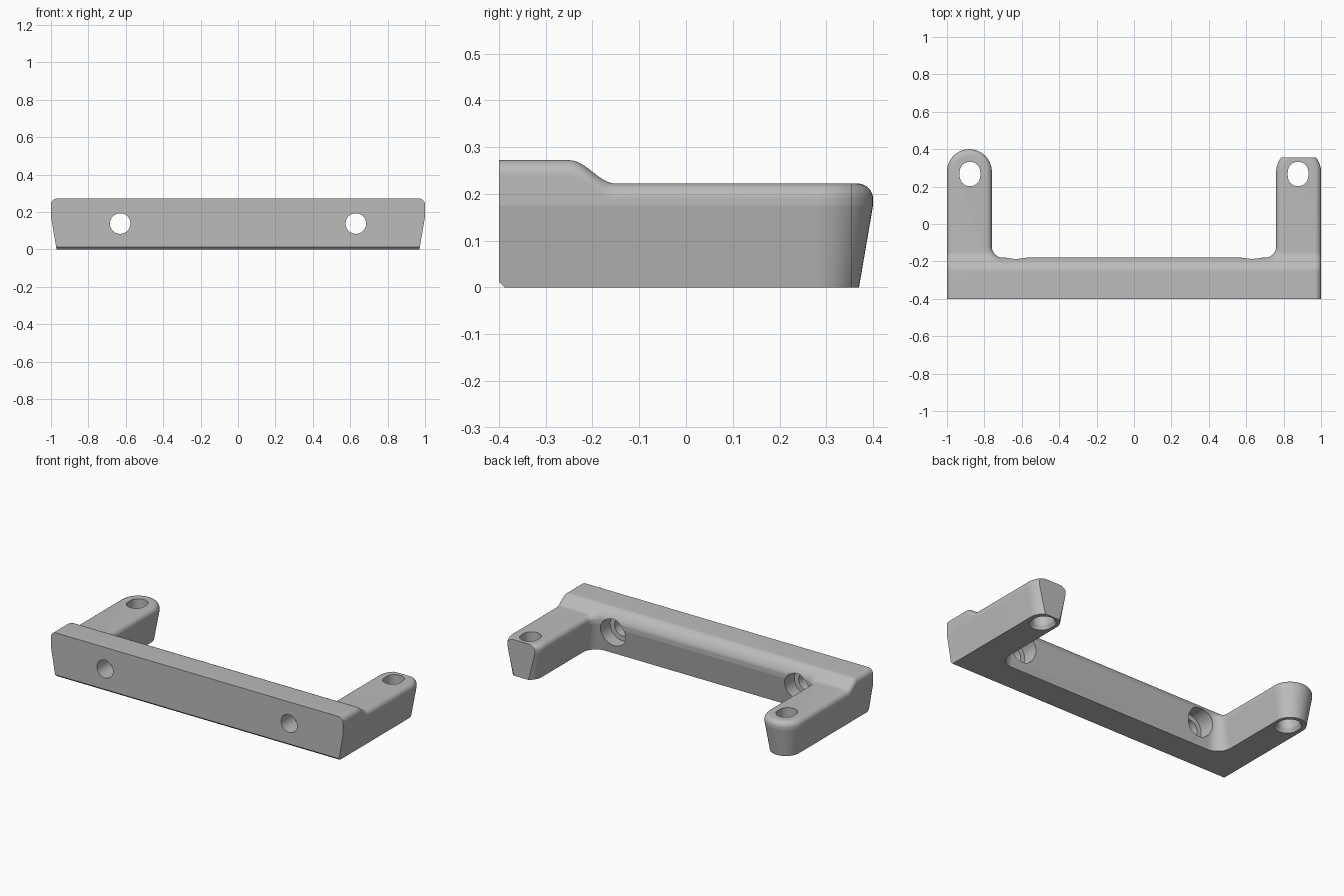
import bpy
import bmesh
import math

cube = bpy.data.objects.get("Cube")
if cube:
    bpy.data.objects.remove(cube, do_unlink=True)

ARM_X, ARM_R, ARM_Y = 0.88, 0.12, 0.28     # arm centre, half width, tip arc centre
INNER_R, BACK_Y = 0.06, -0.18              # inner corner fillet, rear wall of beam
LOW_TOP, HIGH_TOP = 0.222, 0.272           # arm and beam heights
EDGE_R, DRAFT, DRAFT_Z = 0.033, 0.03, 0.175
STEP_Y0, STEP_Y1 = -0.25, -0.15            # shoulder between beam and arms


def arc(cx, cy, r, a0, a1, n=24):
    return [(cx + r * math.cos(math.radians(a0 + (a1 - a0) * k / n)),
             cy + r * math.sin(math.radians(a0 + (a1 - a0) * k / n)))
            for k in range(n + 1)]


def bracket_outline(inset):
    """U-shaped plan, walls moved inward by inset; front is trimmed later."""
    half = [(1 - inset, -0.5)]
    half += arc(ARM_X, ARM_Y, ARM_R - inset, 0, 180)
    half += arc(ARM_X - ARM_R - INNER_R, BACK_Y + INNER_R, INNER_R + inset, 0, -90, 14)
    return half + [(-x, y) for x, y in reversed(half)]


def loft(rings):
    """Closed solid through (outline, z) rings, outlines counter-clockwise."""
    bm = bmesh.new()
    loops = [[bm.verts.new((x, y, z)) for x, y in pts] for pts, z in rings]
    n = len(loops[0])
    for low, high in zip(loops, loops[1:]):
        for i in range(n):
            j = (i + 1) % n
            bm.faces.new((low[i], low[j], high[j], high[i]))
    caps = [bm.faces.new(loops[0][::-1]), bm.faces.new(loops[-1])]
    bm.normal_update()
    bmesh.ops.triangulate(bm, faces=caps)
    bm.normal_update()
    return bm


def make_object(name, bm):
    mesh = bpy.data.meshes.new(name)
    bm.to_mesh(mesh)
    bm.free()
    obj = bpy.data.objects.new(name, mesh)
    bpy.context.collection.objects.link(obj)
    return obj


def top_rise(y):
    t = min(max((y - STEP_Y0) / (STEP_Y1 - STEP_Y0), 0), 1)
    return (HIGH_TOP - LOW_TOP) * (1 + math.cos(math.pi * t)) / 2


# Body: drafted walls, rounded top edge
rings = [(bracket_outline(DRAFT), 0), (bracket_outline(0), DRAFT_Z)]
for k in range(15):
    a = math.pi / 2 * k / 14
    rings.append((bracket_outline(EDGE_R * (1 - math.cos(a))),
                  LOW_TOP - EDGE_R * (1 - math.sin(a))))
bm = loft(rings)

# Raised beam with a curved shoulder down to the arms
STEPS = 16
for k in range(STEPS + 1):
    y = STEP_Y0 + (STEP_Y1 - STEP_Y0) * k / STEPS
    bmesh.ops.bisect_plane(bm, geom=bm.verts[:] + bm.edges[:] + bm.faces[:],
                           plane_co=(0, y, 0), plane_no=(0, 1, 0), dist=1e-5)
for v in bm.verts:
    if v.co.z > DRAFT_Z + 0.005:
        v.co.z += top_rise(v.co.y)
bm.normal_update()
bracket = make_object("mounting_bracket", bm)
bpy.context.view_layer.objects.active = bracket
bracket.select_set(True)


def cut(bm):
    tool = make_object("cutter", bm)
    tool.hide_render = True
    mod = bracket.modifiers.new("cut", 'BOOLEAN')
    mod.operation = 'DIFFERENCE'
    mod.solver = 'EXACT'
    mod.object = tool
    bpy.ops.object.modifier_apply(modifier=mod.name)
    bpy.data.objects.remove(tool, do_unlink=True)


def box(x0, x1, y0, y1, z0, z1):
    return loft([([(x0, y0), (x1, y0), (x1, y1), (x0, y1)], z) for z in (z0, z1)])


def slot(cx, r):
    return arc(cx, 0.278, r, 0, 180) + arc(cx, 0.257, r, 180, 360)


def bolt_hole(x):
    """Stepped bore along y: narrow at the front, wide at the rear."""
    steps = [(0.055, -0.6), (0.055, -0.28), (0.085, -0.28), (0.085, -0.08)]
    bm = loft([(arc(0, 0, r, 0, 352.5, 47), z) for r, z in steps])
    for v in bm.verts:
        v.co = (x + v.co.x, v.co.z, 0.138 - v.co.y)
    bm.normal_update()
    return bm


# Flat front face with a small chamfer along its lower edge
cut(box(-1.2, 1.2, -0.8, -0.4, -0.2, 0.6))
cut(loft([([(-1.2, -0.45), (1.2, -0.45), (1.2, y), (-1.2, y)], z)
          for y, z in ((-0.378, -0.01), (-0.408, 0.02))]))

# Flattened tip on the left arm
cut(box(0.6, 1.2, 0.355, 0.6, -0.2, 0.6))

# Bolt holes through the beam, countersunk slots through the arms
for side in (-1, 1):
    cut(bolt_hole(side * 0.63))
    cut(loft([(slot(side * 0.877, r), z)
              for r, z in ((0.073, -0.01), (0.055, 0.022), (0.055, 0.4))]))

# Material
grey = bpy.data.materials.new("plain_grey")
grey.use_nodes = True
colour = (0.5, 0.5, 0.5, 1)
grey.diffuse_color = colour
grey.node_tree.nodes["Principled BSDF"].inputs["Base Color"].default_value = colour
bracket.data.materials.clear()
bracket.data.materials.append(grey)
bpy.ops.object.shade_smooth_by_angle(angle=math.radians(9))
